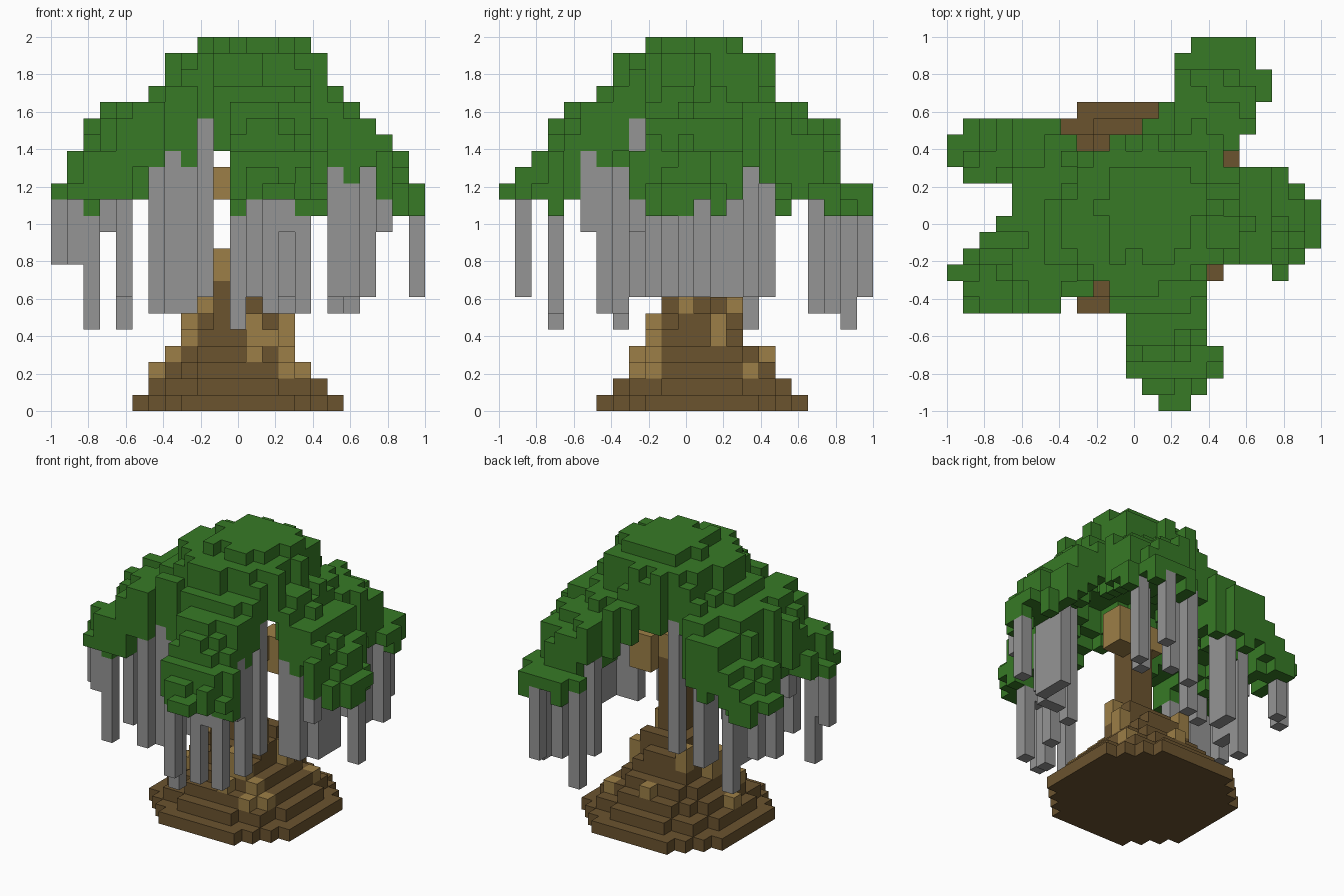
import bpy
import bmesh
import math
import random
from mathutils import Vector

random.seed(4)
N = 23
U = 2 / N

cube = bpy.data.objects.get("Cube")
if cube:
    bpy.data.objects.remove(cube, do_unlink=True)


def material(name, color):
    mat = bpy.data.materials.new(name)
    mat.use_nodes = True
    rgba = (*color, 1)
    mat.diffuse_color = rgba
    mat.node_tree.nodes["Principled BSDF"].inputs["Base Color"].default_value = rgba
    return mat


GREEN = material("leaf green", (.038, .195, .019))
GREY = material("vine grey", (.3, .3, .3))
BROWN = material("dark bark", (.147, .087, .028))
TAN = material("light bark", (.335, .212, .063))

AXES = [Vector((1, 0, 0)), Vector((0, 1, 0)), Vector((0, 0, 1))]


def voxels(name, cells, mat):
    """Skin a set of grid cells with its exposed square faces."""
    bm = bmesh.new()
    corners = {}

    def vert(p):
        key = tuple(round(c) for c in p)
        if key not in corners:
            x, y, z = key
            corners[key] = bm.verts.new((x * U - 1, y * U - 1, z * U))
        return corners[key]

    for cell in cells:
        base = Vector(cell)
        for a in range(3):
            u, v = AXES[(a + 1) % 3], AXES[(a + 2) % 3]
            for side in (0, 1):
                step = AXES[a] * (2 * side - 1)
                if tuple(int(c) for c in base + step) in cells:
                    continue
                o = base + AXES[a] * side
                ring = [o, o + u, o + u + v, o + v]
                if not side:
                    ring.reverse()
                bm.faces.new([vert(p) for p in ring])
    mesh = bpy.data.meshes.new(name)
    bm.to_mesh(mesh)
    bm.free()
    mesh.materials.append(mat)
    obj = bpy.data.objects.new(name, mesh)
    bpy.context.collection.objects.link(obj)


def box(xs, ys, zs):
    return {(x, y, z) for x in range(xs[0], xs[1] + 1)
            for y in range(ys[0], ys[1] + 1) for z in range(zs[0], zs[1] + 1)}


# Stepped stump, a cone of discs with two taller spurs
stump = box((10, 10), (10, 10), (4, 7)) | box((13, 13), (13, 13), (4, 6))
for z, radius in enumerate((6.75, 5.7, 4.9, 3.9, 2.9, 2.3, 1.5)):
    for x in range(N):
        for y in range(N):
            if math.hypot(x - 11, y - 12) < radius:
                stump.add((x, y, z))
voxels("stump", stump, BROWN)

# Light root bumps on the stump steps, taller towards the trunk
roots = set()
for x in range(N):
    for y in range(N):
        d = math.hypot(x - 11, y - 12)
        if 1.2 < d < 5.2 and random.random() < .46 - .07 * d:
            top = max(c[2] for c in stump if c[:2] == (x, y))
            roots |= box((x, x), (y, y), (top + 1, top + (2 if 2 < d < 3.5 else 1)))
voxels("root_bumps", roots, TAN)

# Trunk, with short light limbs at its crown
voxels("trunk", box((11, 12), (11, 12), (6, 12)), BROWN)
limbs = box((10, 13), (11, 12), (13, 14)) | box((13, 14), (12, 13), (12, 14))
voxels("crown_limbs", limbs, TAN)

# Canopy outline: first and last column of each row, front to back
rows = [(13, 14), (12, 15), (11, 16), (11, 16), (11, 15), (11, 15),
        (10, 15), (1, 15), (0, 15), (1, 21), (2, 22), (3, 22), (4, 22), (4, 21),
        (1, 20), (0, 16), (0, 17), (12, 18), (13, 18), (14, 19), (14, 19), (14, 18), (15, 18)]
outline = {(x, y) for y, (a, b) in enumerate(rows) for x in range(a, b + 1)}
outline |= {(x, y) for x in range(1, 7) for y in (6, 17)} | {(20, 8)}
outline -= {(9, 7), (8, 16), (9, 16)}

# Canopy: a bumpy domed shell, hollow underneath (radius, level, centre)
steps = [(3.5, 22, 12, 12), (5, 21, 11.5, 11.5), (5.1, 20, 11.5, 11.5), (6, 19, 11.5, 11),
         (7.4, 18, 10.6, 10.8), (9, 17, 11, 11.5), (9.5, 16, 11, 11.5),
         (10.6, 15, 10.8, 11), (11, 14, 10.8, 11)]
canopy = set()
under = {}
for x, y in sorted(outline):
    rough = random.uniform(-.75, .45)
    top = next((z for r, z, cx, cy in steps if math.hypot(x - cx, y - cy) + .1 - rough < r), 13)
    # the back lobe swells into its own mound
    if y > 16 and math.hypot(x - 16, y - 18.5) < 2.3:
        top = max(top, 15 + (rough > -.3) + (rough > .2))
    thick = 3 + (top < 17 or x < 11) + random.choice((0, 0, 1))
    low = min(top, max(random.choice((12, 13, 13)), top - thick + 1))
    under[x, y] = low
    canopy |= box((x, x), (y, y), (low, top))
voxels("canopy", canopy, GREEN)

# Hanging vines, grouped by the level of their lower end
vines = {
    5: [(2, 7), (4, 15), (11, 3), (14, 21)],
    6: [(6, 6), (7, 7), (8, 7), (15, 3), (15, 6), (17, 19), (18, 20), (13, 3)],
    7: [(9, 8), (4, 7), (12, 1), (22, 11), (17, 9), (18, 9), (19, 10), (19, 11), (19, 12),
        (4, 13), (4, 14), (15, 8), (9, 15), (6, 15), (6, 16), (17, 22), (14, 19)],
    9: [(0, 8), (1, 7), (0, 15), (1, 16)],
    11: [(3, 9), (3, 14), (15, 5), (20, 8), (14, 3)],
}
hanging = set()
for low, spots in vines.items():
    for x, y in spots:
        hanging |= box((x, x), (y, y), (low, under[x, y] - 1))
voxels("hanging_vines", hanging, GREY)
